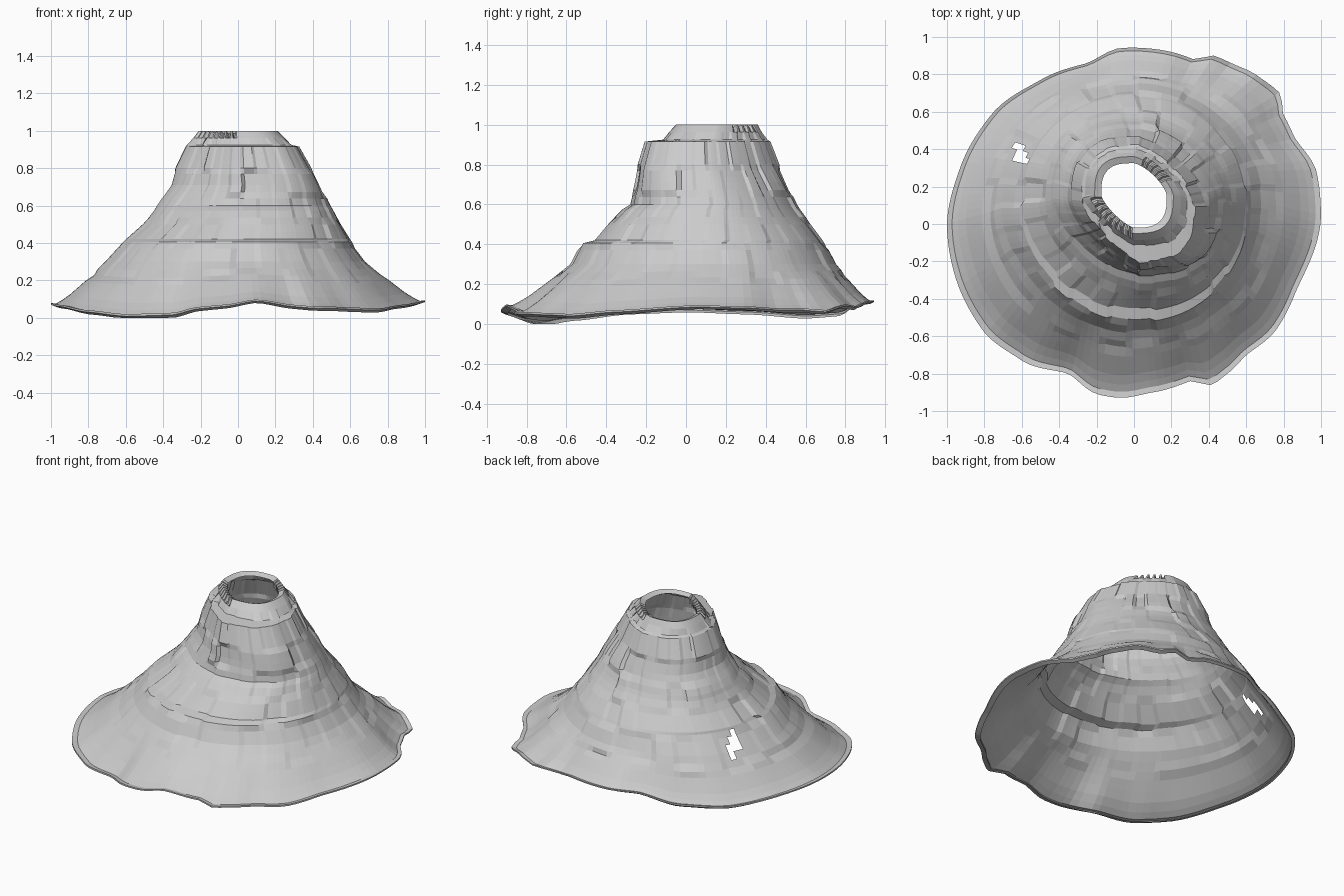
import bpy, bmesh, random
from math import atan2, cos, sin, tau, hypot

if "Cube" in bpy.data.objects:
    bpy.data.objects.remove(bpy.data.objects["Cube"])

random.seed(4)
N = 128   # columns around the cone

# Contour extents: z, left x, right x, front y, back y
LEVELS = [
    (.985, -.175, .175, -.02, .325), (1.0, -.21, .21, -.05, .36),
    (.925, -.265, .29, -.12, .40), (.915, -.275, .325, -.20, .415),
    (.80, -.33, .39, -.235, .46), (.71, -.355, .435, -.25, .50),
    (.60, -.43, .485, -.275, .55), (.575, -.445, .50, -.315, .565),
    (.50, -.50, .54, -.39, .62), (.42, -.59, .59, -.46, .68),
    (.405, -.605, .60, -.52, .69), (.30, -.70, .68, -.575, .745)]

# Wavy foot of the slope: x, y, z
RIM = [(1, .05, .085), (.97, .3, .08), (.86, .46, .07), (.8, .58, .07), (.78, .7, .06),
       (.65, .8, .09), (.52, .86, .08), (.43, .9, .10), (.32, .88, .09), (.2, .92, .11),
       (-.08, .94, .11), (-.25, .86, .10), (-.5, .77, .05), (-.75, .6, .04), (-.93, .3, .06),
       (-1, 0, .07), (-.95, -.3, .06), (-.8, -.58, .03), (-.6, -.73, .008), (-.35, -.8, .015),
       (-.2, -.91, .05), (-.08, -.93, .06), (.1, -.9, .09), (.3, -.84, .06), (.42, -.86, .05),
       (.5, -.8, .05), (.6, -.7, .045), (.75, -.58, .04), (.87, -.35, .06)]
POLAR = sorted((atan2(y, x) % tau, hypot(x, y), z) for x, y, z in RIM)
POLAR = [(POLAR[-1][0] - tau, *POLAR[-1][1:])] + POLAR + [(POLAR[0][0] + tau, *POLAR[0][1:])]


def lerp(a, b, t):
    return a + (b - a) * t


def rim_point(a):
    for p, q in zip(POLAR, POLAR[1:]):
        if p[0] <= a <= q[0]:
            t = (a - p[0]) / (q[0] - p[0])
            t = lerp(t, t * t * (3 - 2 * t), .6)
            r = lerp(p[1], q[1], t)
            return r * cos(a), r * sin(a), lerp(p[2], q[2], t)


def contour(level, a):
    # Superellipse ring; two opposite corners are chamfered near the summit
    z, xl, xr, yf, yb = level
    c, s = cos(a), sin(a)
    k = min(1, max(0, (z - .4) / .4))
    if c * s < 0:
        n = lerp(2.1, 3.0, k)
    elif c < 0:
        n = lerp(1.85, 1.3, k)
    else:
        n = lerp(2.1, 1.4, k)
    rx, ry = (xr - xl) / 2, (yb - yf) / 2
    f = (abs(c) ** n + abs(s) ** n) ** (-1 / n)
    return (xl + xr) / 2 + rx * c * f, (yf + yb) / 2 + ry * s * f, z


# Rings from summit opening down to the foot
rings = []
angles = [tau * i / N for i in range(N)]
for a_lv, b_lv in zip(LEVELS, LEVELS[1:]):
    steps = max(1, round(abs(a_lv[0] - b_lv[0]) / .035))
    for k in range(steps):
        lv = tuple(lerp(p, q, k / steps) for p, q in zip(a_lv, b_lv))
        rings.append([contour(lv, a) for a in angles])
first_slope = len(rings)
# Lower slope, flattening into a lip that tucks slightly under
SLOPE = [(0, 0), (.13, .16), (.26, .31), (.38, .44), (.52, .60), (.66, .76),
         (.80, .89), (.91, .975), (1, .96), (1, 1.0), (.9, 1.05)]
for t, d in SLOPE:
    ring = []
    for a in angles:
        p, q = contour(LEVELS[-1], a), rim_point(a)
        ring.append((lerp(p[0], q[0], t), lerp(p[1], q[1], t), max(0, lerp(p[2], q[2], d))))
    rings.append(ring)

# Blocky terracing on the rock and ragged teeth on the summit lip
blocks = {}
for j, ring in enumerate(rings):
    for i, (x, y, z) in enumerate(ring):
        deg = 360 * i / N
        if 2 < j < first_slope + 3:
            w = blocks.setdefault((i // 4, j // 4), random.uniform(-.012, .010))
            r = hypot(x, y - .1)
            ring[i] = (x + x / r * w, y + (y - .1) / r * w, z)
        elif j < 2 and i % 4 > 1 and (185 < deg < 265 or 20 < deg < 75):
            ring[i] = (x, y, z - .04)

bm = bmesh.new()
verts = [[bm.verts.new(p) for p in ring] for ring in rings]
for r0, r1 in zip(verts, verts[1:]):
    for i in range(N):
        n = (i + 1) % N
        bm.faces.new((r0[i], r1[i], r1[n], r0[n]))

# Small breach in the back left flank
breach = []
for f in bm.faces:
    c = f.calc_center_median()
    if -.64 < c.x < -.575 and .33 < c.y < .43 and c.z > .2:
        breach.append(f)
bmesh.ops.delete(bm, geom=breach, context='FACES')

mesh = bpy.data.meshes.new("volcano_cone")
bm.to_mesh(mesh)
bm.free()
obj = bpy.data.objects.new("volcano_cone", mesh)
bpy.context.collection.objects.link(obj)
